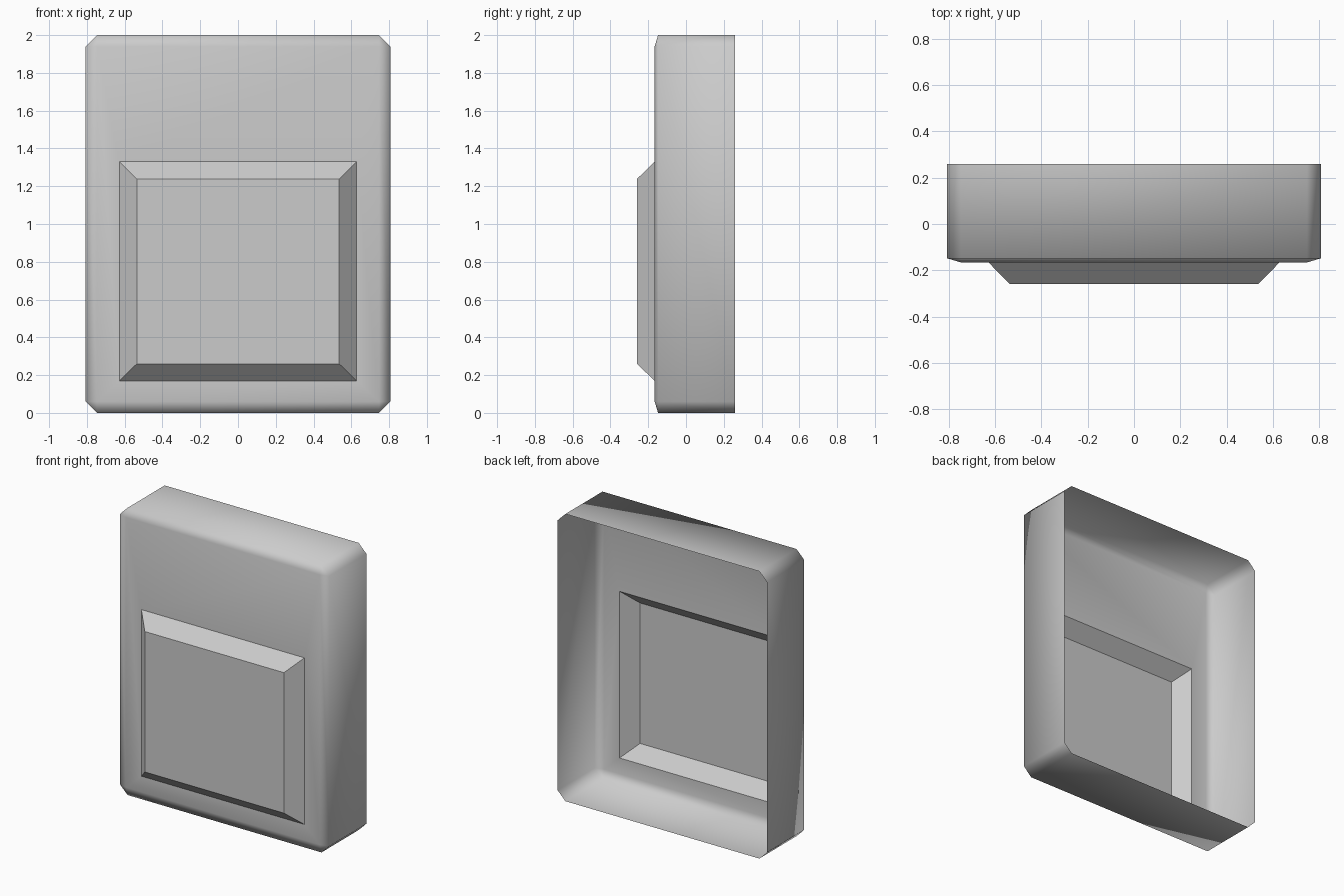
import bpy, bmesh

if "Cube" in bpy.data.objects:
    bpy.data.objects.remove(bpy.data.objects["Cube"])


def new_object(name, bm, smooth):
    bmesh.ops.recalc_face_normals(bm, faces=bm.faces)
    # open shells: make the front-facing surfaces point towards -y
    bm.normal_update()
    if sum(f.normal.y * f.calc_area() for f in bm.faces) > 0:
        bmesh.ops.reverse_faces(bm, faces=bm.faces)
    for f in bm.faces:
        f.smooth = smooth
    mesh = bpy.data.meshes.new(name)
    bm.to_mesh(mesh)
    bm.free()
    obj = bpy.data.objects.new(name, mesh)
    bpy.context.collection.objects.link(obj)
    return obj


def rectangle(bm, x, z0, z1, y):
    return [bm.verts.new((a, y, b)) for a, b in
            ((-x, z0), (x, z0), (x, z1), (-x, z1))]


def octagon(bm, x, h, c, y):
    # two points per corner, in the same order as rectangle()
    return [bm.verts.new((a, y, b)) for a, b in
            ((-x, c), (c - x, 0), (x - c, 0), (x, c),
             (x, h - c), (x - c, h), (c - x, h), (-x, h - c))]


def bridge(bm, a, b):
    n = len(a)
    for i in range(n):
        j = (i + 1) % n
        bm.faces.new((a[i], a[j], b[j], b[i]))


W, H, C = 0.807, 2.0, 0.06
FRONT, BACK, LIP = -0.166, 0.26, -0.148

# Casing: open-backed shell with softened front rim and a window opening
bm = bmesh.new()
back = octagon(bm, W, H, C, BACK)
rim = octagon(bm, W, H, C, LIP)
face = rectangle(bm, W - C, C, H - C, FRONT)
window = rectangle(bm, 0.628, 0.17, 1.33, FRONT)
bridge(bm, back, rim)
for i in range(4):
    j = (i + 1) % 4
    bm.faces.new((rim[2 * i], rim[2 * i + 1], face[i]))
    bm.faces.new((rim[2 * i + 1], rim[2 * j], face[j], face[i]))
bridge(bm, face, window)
new_object("casing", bm, True)

# Raised panel: bevelled hollow front closing the window
bm = bmesh.new()
base = rectangle(bm, 0.628, 0.17, 1.33, FRONT)
top = rectangle(bm, 0.536, 0.26, 1.238, -0.26)
bridge(bm, base, top)
bm.faces.new(top)
new_object("raised_panel", bm, False)
